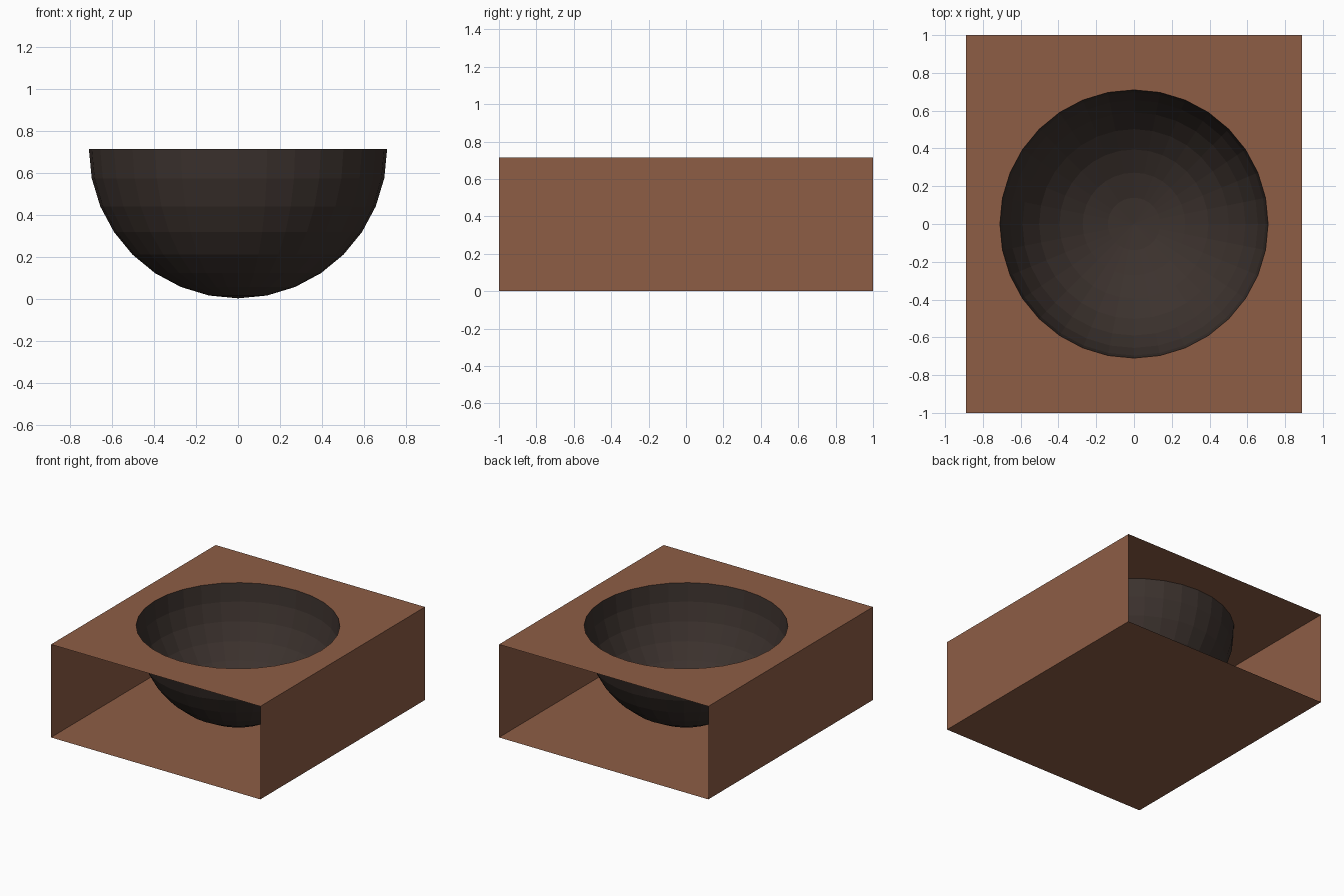
import bpy, bmesh, math

if "Cube" in bpy.data.objects:
    bpy.data.objects.remove(bpy.data.objects["Cube"])

HALF_X, HALF_Y, HEIGHT = 0.89, 1.0, 0.715
RADIUS, SEGMENTS = 0.71, 32


def material(name, color):
    mat = bpy.data.materials.new(name)
    mat.diffuse_color = color
    mat.use_nodes = True
    mat.node_tree.nodes["Principled BSDF"].inputs["Base Color"].default_value = mat.diffuse_color
    return mat


def finish(bm, name, mat):
    mesh = bpy.data.meshes.new(name)
    bm.to_mesh(mesh)
    bm.free()
    mesh.materials.append(mat)
    obj = bpy.data.objects.new(name, mesh)
    bpy.context.collection.objects.link(obj)
    return obj


wood = material("wood", (0.27, 0.11, 0.06, 1))
dark = material("dark_bowl", (0.045, 0.032, 0.027, 1))

# Cabinet: thin sheet sleeve, open at the front and back
bm = bmesh.new()
section = [(-HALF_X, HEIGHT), (-HALF_X, 0), (HALF_X, 0), (HALF_X, HEIGHT)]
front = [bm.verts.new((x, -HALF_Y, z)) for x, z in section]
back = [bm.verts.new((x, HALF_Y, z)) for x, z in section]
for i in range(3):
    bm.faces.new((front[i], front[i + 1], back[i + 1], back[i]))

# Top sheet with a round hole
outer = [front[0], front[3], back[3], back[0]]
angles = [2 * math.pi * i / SEGMENTS for i in range(SEGMENTS)]
hole = [bm.verts.new((RADIUS * math.cos(a), RADIUS * math.sin(a), HEIGHT)) for a in angles]
edges = []
for loop in (outer, hole):
    for a, b in zip(loop, loop[1:] + loop[:1]):
        edges.append(bm.edges.get((a, b)) or bm.edges.new((a, b)))
bmesh.ops.triangle_fill(bm, edges=edges, use_beauty=True, normal=(0, 0, 1))
bmesh.ops.recalc_face_normals(bm, faces=bm.faces[:])
top = next(f for f in bm.faces if abs(f.normal.z) > 0.9 and f.calc_center_median().z > 0.5)
if top.normal.z < 0:
    bmesh.ops.reverse_faces(bm, faces=bm.faces[:])
finish(bm, "cabinet", wood)

# Bowl: lower half of a sphere hanging from the hole
bm = bmesh.new()
bmesh.ops.create_uvsphere(bm, u_segments=SEGMENTS, v_segments=16, radius=RADIUS)
bmesh.ops.delete(bm, geom=[v for v in bm.verts if v.co.z > 0.01], context='VERTS')
bmesh.ops.reverse_faces(bm, faces=bm.faces[:])
bowl = finish(bm, "bowl", dark)
bowl.location.z = HEIGHT
